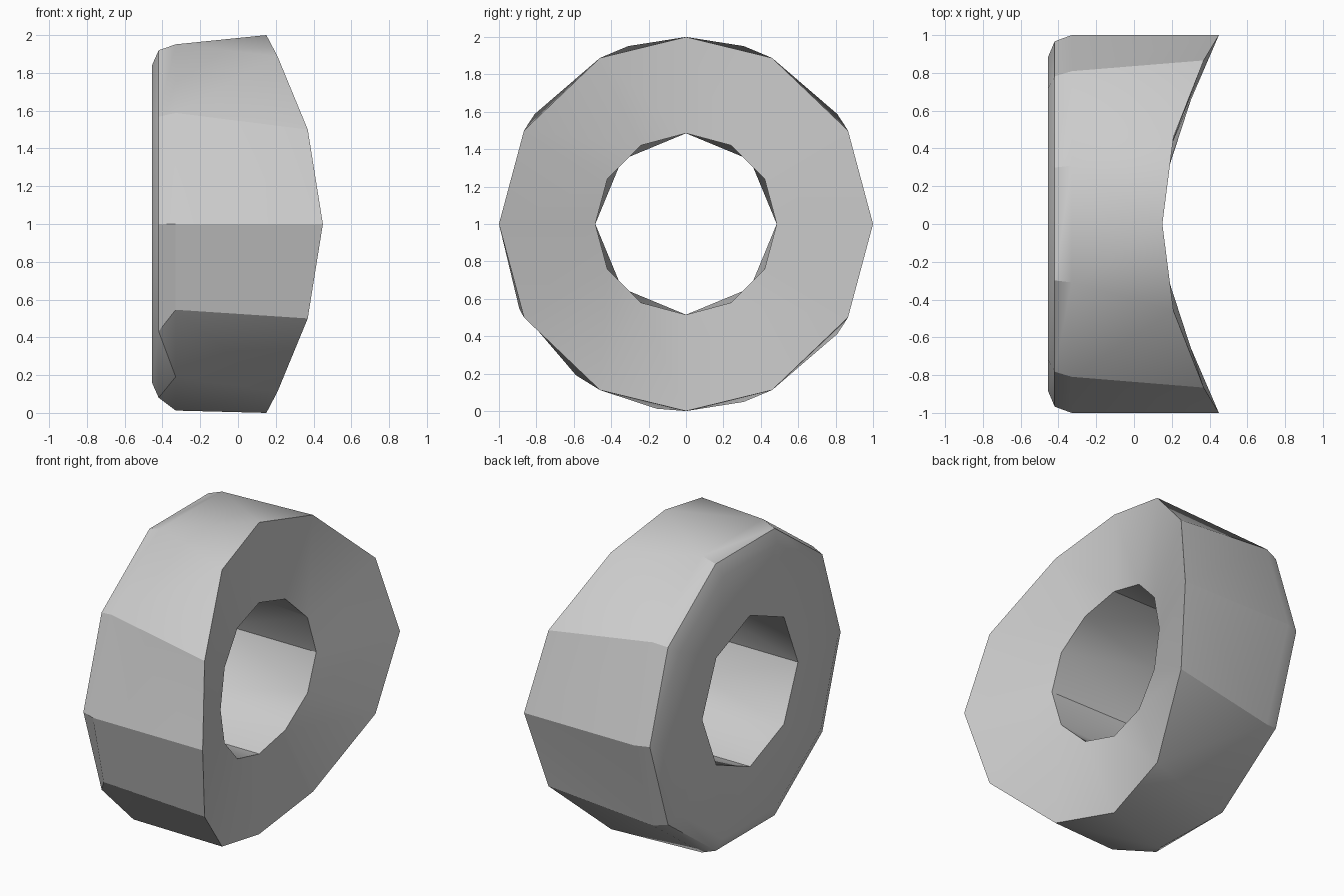
import bpy, bmesh, math

if "Cube" in bpy.data.objects:
    bpy.data.objects.remove(bpy.data.objects["Cube"])

grey = bpy.data.materials.new("plain_grey")
grey.use_nodes = True
colour = (0.6, 0.6, 0.6, 1)
grey.diffuse_color = colour
grey.node_tree.nodes["Principled BSDF"].inputs["Base Color"].default_value = colour

SADDLE = 1.82  # radius of the hollow in the mounting face


def even(count):
    return [360 * i / count for i in range(count)]


def saddle_x(y):
    return 0.15 + SADDLE - math.sqrt(SADDLE ** 2 - y * y)


def ring(bm, angles, radius, x=None):
    """Ring about the x axis; without x it lies on the saddle."""
    verts = []
    for a in angles:
        t = math.radians(a)
        y, z = -radius * math.cos(t), radius * math.sin(t)
        verts.append(bm.verts.new((saddle_x(y) if x is None else x, y, 1 + z)))
    return verts, angles


def stitch(bm, first, second, lead=0):
    """Join two rings that may have different numbers of sides."""
    (va, aa), (vb, ab) = first, second
    aa, ab = aa + [360], ab + [360]
    va, vb = va + va[:1], vb + vb[:1]
    i = j = 0
    while i < len(aa) - 1 or j < len(ab) - 1:
        na = aa[i + 1] if i < len(aa) - 1 else 999
        nb = ab[j + 1] if j < len(ab) - 1 else 999
        if abs(na - nb) < 2.9:
            bm.faces.new((va[i], va[i + 1], vb[j + 1], vb[j]))
            i, j = i + 1, j + 1
        elif na < nb + lead:
            bm.faces.new((va[i], va[i + 1], vb[j]))
            i += 1
        else:
            bm.faces.new((va[i], vb[j + 1], vb[j]))
            j += 1


bm = bmesh.new()

# Rounded back end, with an uneven shoulder along the lower edge
hole_back = ring(bm, even(8), 0.485, -0.455)
back_rim = ring(bm, even(10), 0.884, -0.455)
bevel = ring(bm, even(10), 0.967, -0.42)
shoulder = ring(bm, even(10)[:8] + [279, 306, 333], 1, -0.33)

# Saddle-shaped mounting end
corner = 62.6
outer_angles = sorted(q + a for q in (0, 180) for a in (0, 30, corner, 90, 180 - corner, 150))
saddle_outer = ring(bm, outer_angles, 1)
saddle_inner = ring(bm, even(12), 0.485)

stitch(bm, hole_back, back_rim)
stitch(bm, back_rim, bevel)
stitch(bm, bevel, shoulder)
stitch(bm, shoulder, saddle_outer, lead=7)
stitch(bm, saddle_outer, saddle_inner)
stitch(bm, saddle_inner, hole_back)
bmesh.ops.recalc_face_normals(bm, faces=bm.faces)

mesh = bpy.data.meshes.new("saddle_spacer")
bm.to_mesh(mesh)
bm.free()
mesh.materials.append(grey)
spacer = bpy.data.objects.new("saddle_spacer", mesh)
bpy.context.collection.objects.link(spacer)
bpy.context.view_layer.objects.active = spacer
spacer.select_set(True)
bpy.ops.object.shade_smooth_by_angle(angle=math.radians(30))
